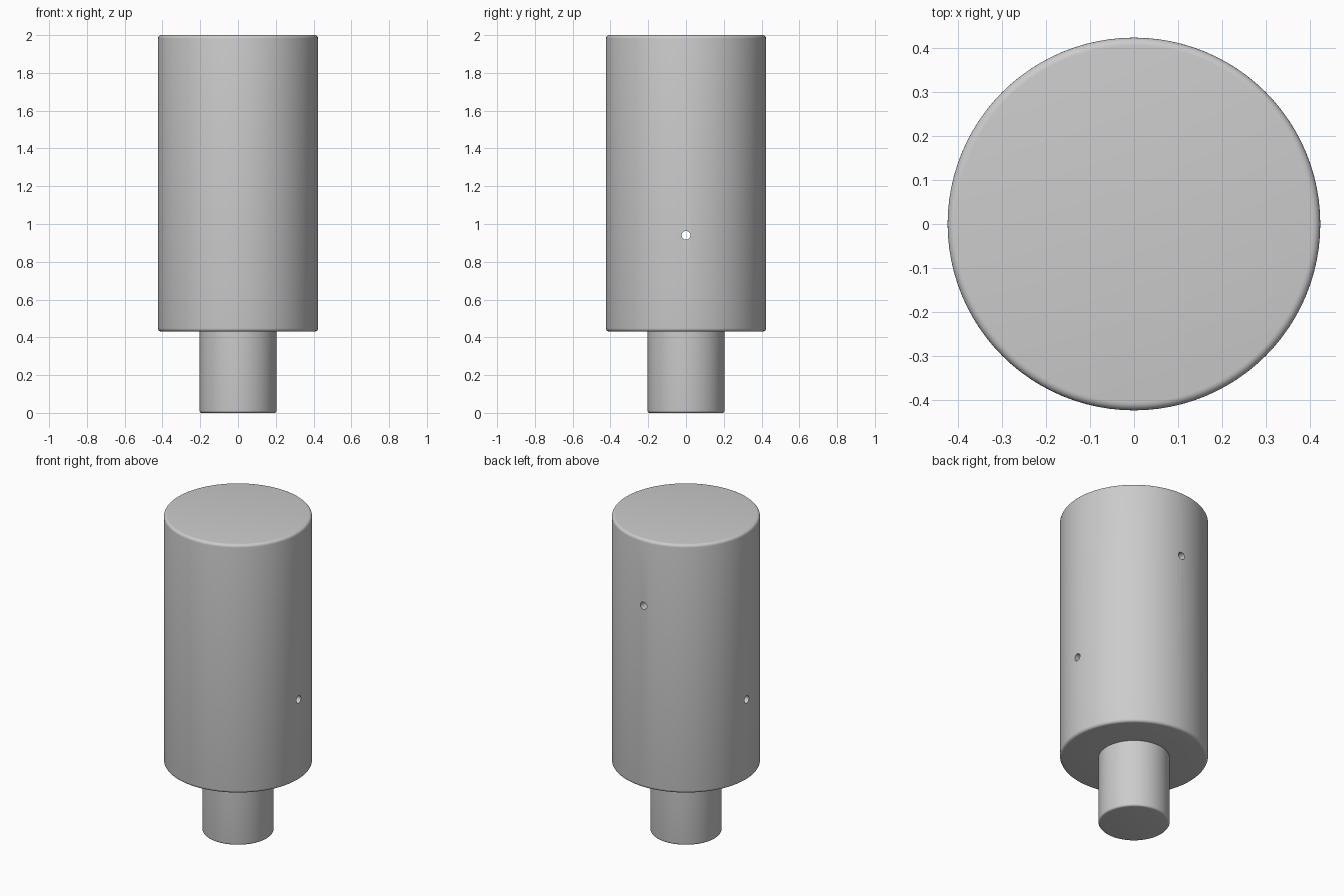
import bpy
import bmesh
import math
from mathutils import Matrix, Vector

cube = bpy.data.objects.get("Cube")
if cube:
    bpy.data.objects.remove(cube, do_unlink=True)

steel = bpy.data.materials.new("plain_grey")
steel.use_nodes = True
GREY = (0.6, 0.6, 0.6, 1.0)
steel.diffuse_color = GREY
steel.node_tree.nodes["Principled BSDF"].inputs["Base Color"].default_value = GREY

BODY_R, STEM_R, SHOULDER, TOP = 0.424, 0.204, 0.43, 2.0
HOLE_R = 0.023


def add_object(name, bm):
    bmesh.ops.recalc_face_normals(bm, faces=bm.faces)
    mesh = bpy.data.meshes.new(name)
    bm.to_mesh(mesh)
    bm.free()
    mesh.materials.append(steel)
    obj = bpy.data.objects.new(name, mesh)
    bpy.context.collection.objects.link(obj)
    return obj


def corner(radius, z, fillet, start):
    """Quarter-round points; start is the first angle in degrees."""
    cx = radius - fillet
    cz = z + fillet if start < 0 else z - fillet
    angles = [math.radians(start + 90 * i / 5) for i in range(6)]
    return [(cx + fillet * math.cos(a), cz + fillet * math.sin(a)) for a in angles]


def turned(name, profile, sides=96):
    """Closed solid of revolution with flat end caps."""
    bm = bmesh.new()
    rings = [[bm.verts.new((r * math.cos(t), r * math.sin(t), z))
              for t in (math.tau * i / sides for i in range(sides))]
             for r, z in profile]
    for low, high in zip(rings, rings[1:]):
        for i in range(sides):
            j = (i + 1) % sides
            bm.faces.new((low[i], low[j], high[j], high[i]))
    bm.faces.new(rings[0][::-1])
    bm.faces.new(rings[-1])
    return add_object(name, bm)


def drill(name, start, end):
    """Hidden round cutter between two points."""
    start, end = Vector(start), Vector(end)
    axis = end - start
    matrix = (Matrix.Translation((start + end) / 2)
              @ axis.to_track_quat("Z", "Y").to_matrix().to_4x4())
    bm = bmesh.new()
    bmesh.ops.create_cone(bm, cap_ends=True, segments=24, radius1=HOLE_R,
                          radius2=HOLE_R, depth=axis.length, matrix=matrix)
    cutter = add_object(name, bm)
    cutter.hide_render = True
    return cutter


# Stepped body: narrow stem, shoulder and wide barrel with rounded rims
profile = (corner(STEM_R, 0, 0.012, -90)
           + [(STEM_R, SHOULDER)]
           + corner(BODY_R, SHOULDER, 0.018, -90)
           + corner(BODY_R, TOP, 0.018, 0))
body = turned("stepped_cylinder", profile)

# Cross hole through the barrel and a blind hole in the back
cutters = [
    drill("cross_hole_cutter", (-0.6, 0, 0.94), (0.6, 0, 0.94)),
    drill("back_hole_cutter", (0, 0, 1.58), (0, 0.6, 1.58)),
]
bpy.context.view_layer.objects.active = body
body.select_set(True)
for cutter in cutters:
    mod = body.modifiers.new(cutter.name, "BOOLEAN")
    mod.operation = "DIFFERENCE"
    mod.solver = "EXACT"
    mod.object = cutter
    bpy.ops.object.modifier_apply(modifier=mod.name)
for cutter in cutters:
    bpy.data.objects.remove(cutter, do_unlink=True)

bpy.ops.object.select_all(action="DESELECT")
body.select_set(True)
bpy.ops.object.shade_smooth_by_angle(angle=math.radians(30))
